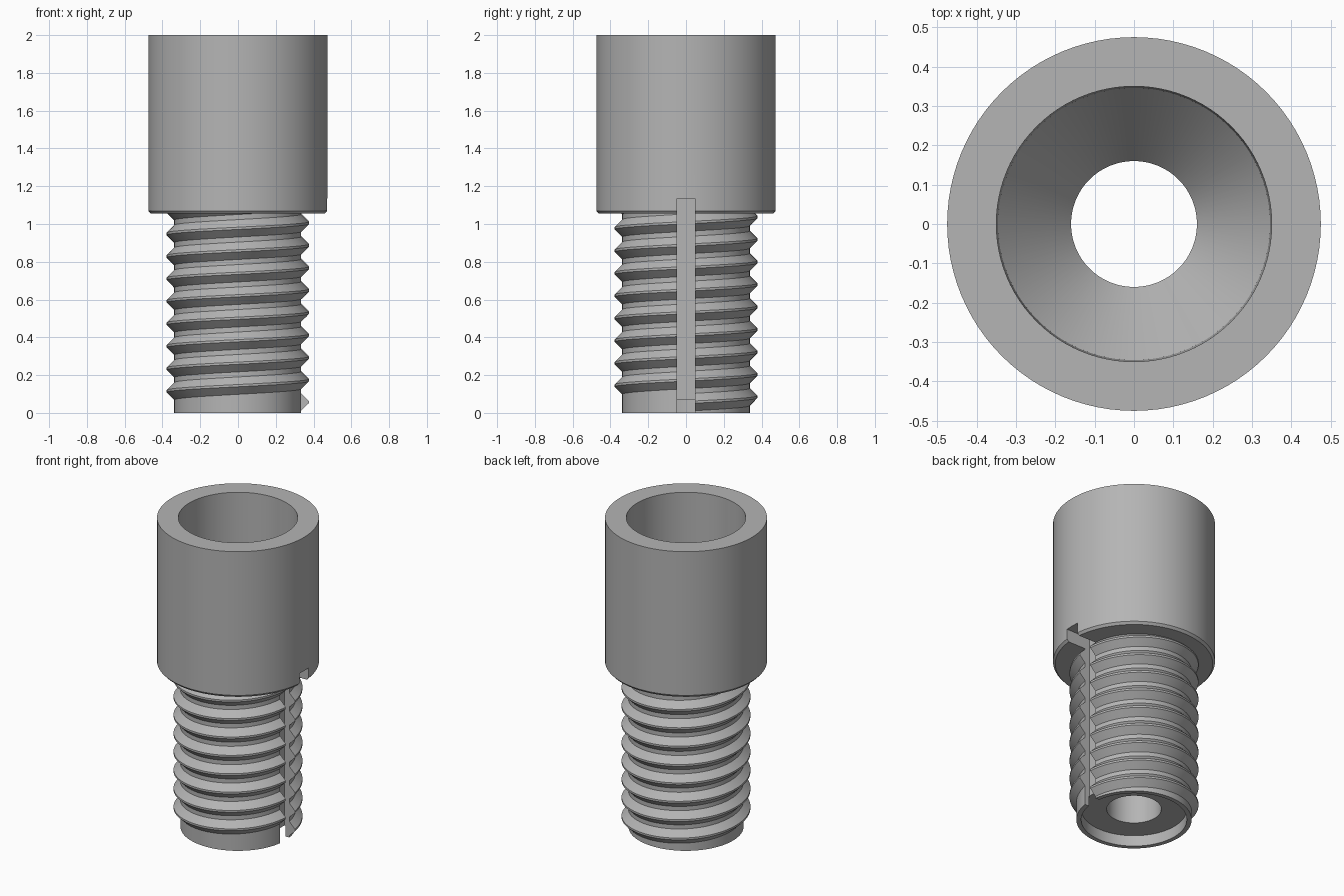
import bpy, bmesh, math

cube = bpy.data.objects.get("Cube")
if cube:
    bpy.data.objects.remove(cube)

# One plain grey for the whole fitting
grey = bpy.data.materials.new("machined_grey")
grey.use_nodes = True
GREY = (0.46, 0.46, 0.46, 1)
grey.diffuse_color = GREY
grey.node_tree.nodes["Principled BSDF"].inputs["Base Color"].default_value = GREY

PITCH, TURNS, START = 0.119, 8.8, 0.055
ROOT, CREST = 0.338, 0.378
SEGS = 96


def finish(name, bm):
    bmesh.ops.recalc_face_normals(bm, faces=bm.faces)
    mesh = bpy.data.meshes.new(name)
    bm.to_mesh(mesh)
    bm.free()
    obj = bpy.data.objects.new(name, mesh)
    bpy.context.collection.objects.link(obj)
    mesh.materials.append(grey)
    return obj


def bridge(bm, a, b):
    n = len(a)
    for i in range(n):
        j = (i + 1) % n
        bm.faces.new((a[i], a[j], b[j], b[i]))


def lathe(name, profile):
    """Revolve a closed (radius, height) outline around z."""
    bm = bmesh.new()
    rings = []
    for s in range(SEGS):
        t = 2 * math.pi * s / SEGS
        rings.append([bm.verts.new((r * math.cos(t), r * math.sin(t), z))
                      for r, z in profile])
    for s in range(SEGS):
        bridge(bm, rings[s], rings[(s + 1) % SEGS])
    return finish(name, bm)


def helix(name, section):
    """Sweep a closed (radius, height) section up a right-handed helix."""
    bm = bmesh.new()
    rings = []
    for s in range(int(TURNS * SEGS) + 1):
        t = 2 * math.pi * s / SEGS
        rise = START + PITCH * s / SEGS
        rings.append([bm.verts.new((r * math.cos(t), r * math.sin(t), z + rise))
                      for r, z in section])
    for a, b in zip(rings, rings[1:]):
        bridge(bm, a, b)
    bm.faces.new(rings[0])
    bm.faces.new(rings[-1])
    return finish(name, bm)


# Hollow body: recessed foot, shank, chamfered head, socket, funnel and bore
body = lathe("body", [
    (0.31, 0), (ROOT, 0), (ROOT, 1.055), (0.462, 1.055), (0.475, 1.07),
    (0.475, 2), (0.35, 2), (0.346, 1.27), (0.16, 1.05), (0.16, 0.07), (0.31, 0.07)])

# Screw thread around the shank
thread = helix("thread", [
    (ROOT - 0.015, -0.05), (ROOT, -0.046), (CREST, -0.006),
    (CREST, 0.006), (ROOT, 0.046), (ROOT - 0.015, 0.05)])

# Keyway slot down one side, running up into the head
bm = bmesh.new()
bmesh.ops.create_cube(bm, size=1)
for v in bm.verts:
    v.co.x = 0.3 if v.co.x < 0 else 0.6
    v.co.y *= 0.095
    v.co.z = -0.1 if v.co.z < 0 else 1.135
cutter = finish("keyway_cutter", bm)
cutter.hide_render = True

for obj in (body, thread):
    bpy.ops.object.select_all(action="DESELECT")
    obj.select_set(True)
    bpy.context.view_layer.objects.active = obj
    cut = obj.modifiers.new("keyway", "BOOLEAN")
    cut.operation = "DIFFERENCE"
    cut.solver = "EXACT"
    cut.object = cutter
    bpy.ops.object.modifier_apply(modifier=cut.name)
    bpy.ops.object.shade_smooth_by_angle(angle=math.radians(25))
bpy.data.objects.remove(cutter)
